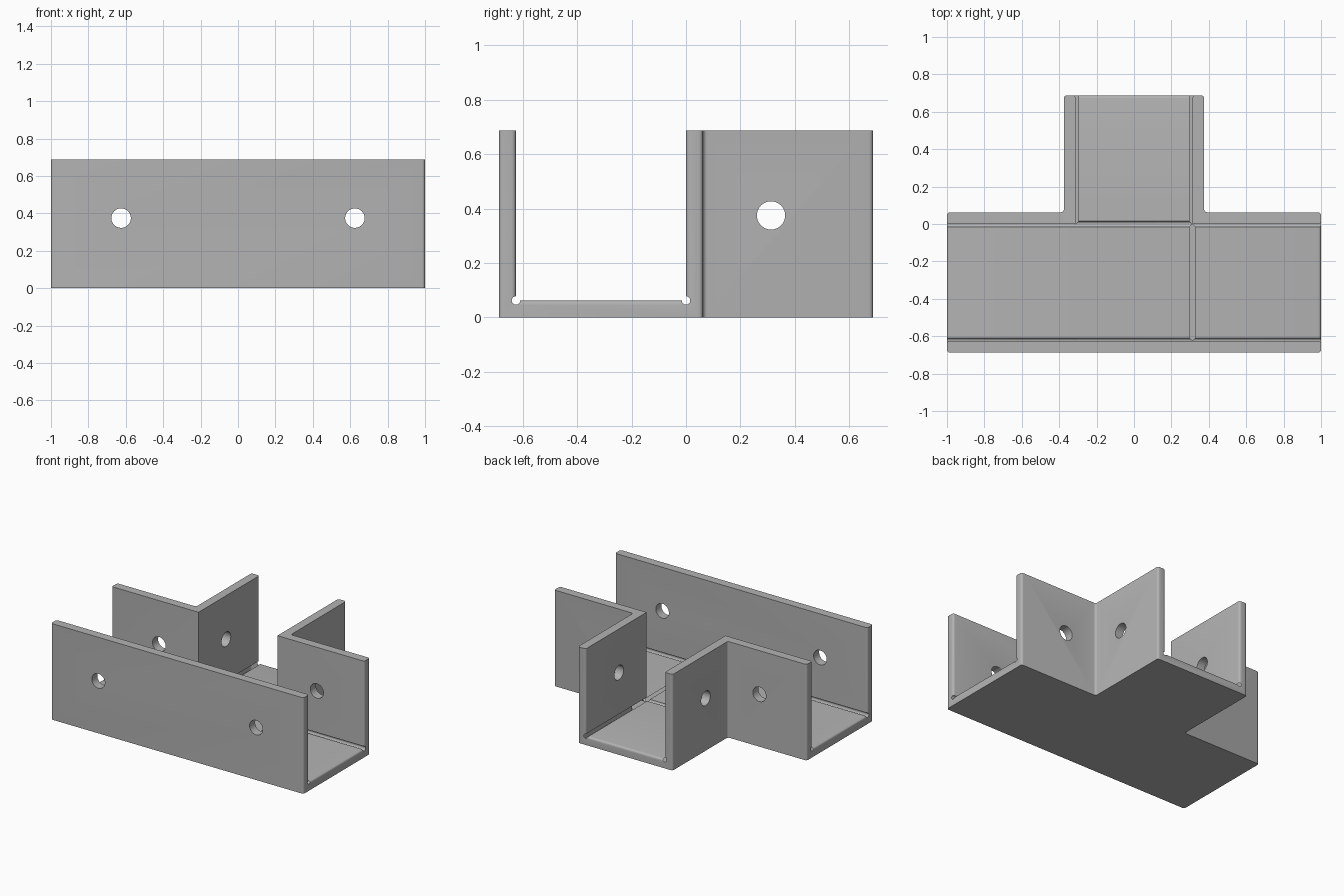
import bpy, bmesh, math
from mathutils import Matrix, Vector

if "Cube" in bpy.data.objects:
    bpy.data.objects.remove(bpy.data.objects["Cube"])

H = 0.6875          # overall height
T = 0.0625          # plate thickness
END = 0.6875        # depth extent
INNER = 0.3125      # half width of the branch channel
HOLE_Z = 0.375
ROUND = 0.0156      # edge rounding and relief groove radius


def new_object(name, bm):
    bmesh.ops.recalc_face_normals(bm, faces=bm.faces)
    mesh = bpy.data.meshes.new(name)
    bm.to_mesh(mesh)
    bm.free()
    obj = bpy.data.objects.new(name, mesh)
    bpy.context.collection.objects.link(obj)
    return obj


def tee_prism(name, length, front, back, half, far, z0, z1):
    """T-shaped outline extruded upwards."""
    right = [(length, front), (length, back), (half, back), (half, far)]
    outline = right + [(-x, y) for x, y in reversed(right)]
    bm = bmesh.new()
    face = bm.faces.new([bm.verts.new((x, y, z0)) for x, y in outline])
    top = bmesh.ops.extrude_face_region(bm, geom=[face])["geom"]
    moved = [v for v in top if isinstance(v, bmesh.types.BMVert)]
    bmesh.ops.translate(bm, verts=moved, vec=(0, 0, z1 - z0))
    return new_object(name, bm)


def rod(name, start, end, radius, sides):
    """Cylinder between two points."""
    a, b = Vector(start), Vector(end)
    turn = (b - a).to_track_quat('Z', 'Y').to_matrix().to_4x4()
    bm = bmesh.new()
    bmesh.ops.create_cone(bm, cap_ends=True, segments=sides, radius1=radius,
                          radius2=radius, depth=(b - a).length,
                          matrix=Matrix.Translation((a + b) / 2) @ turn)
    return new_object(name, bm)


def cut(target, cutter):
    mod = target.modifiers.new(cutter.name, 'BOOLEAN')
    mod.operation = 'DIFFERENCE'
    mod.solver = 'EXACT'
    mod.object = cutter
    bpy.context.view_layer.objects.active = target
    bpy.ops.object.modifier_apply(modifier=mod.name)
    bpy.data.objects.remove(cutter)


# Solid tee, hollowed into a floor with standing walls
bracket = tee_prism("tee_bracket", 1, -END, T, INNER + T, END, 0, H)
cut(bracket, tee_prism("channel_cutter", 1.2, -END + T, 0, INNER, 1, T, 1))

# Round the open ends and the outer inside corners
bm = bmesh.new()
bm.from_mesh(bracket.data)
bmesh.ops.remove_doubles(bm, verts=bm.verts, dist=1e-4)


def should_round(edge):
    a, b = (v.co for v in edge.verts)
    same = lambda p, q: abs(p - q) < 1e-3
    if all(same(p.z, 0) for p in (a, b)) or all(same(p.z, H) for p in (a, b)):
        return False
    on_end = (all(same(abs(p.x), 1) for p in (a, b))
              or all(same(p.y, END) for p in (a, b)))
    in_corner = all(same(abs(p.x), INNER + T) and same(p.y, T) for p in (a, b))
    return on_end or in_corner


bmesh.ops.bevel(bm, geom=[e for e in bm.edges if should_round(e)],
                offset=ROUND, segments=4, profile=0.5, affect='EDGES')
bm.to_mesh(bracket.data)
bm.free()

# Relief grooves along the floor corners
for y in (-END + T, 0):
    cut(bracket, rod("long_groove", (-1.2, y, T), (1.2, y, T), ROUND, 24))
for x in (-INNER, INNER):
    cut(bracket, rod("cross_groove", (x, -END + T, T), (x, 1, T), ROUND, 24))

# Bolt holes through every wall
for x in (-2 * INNER, 2 * INNER):
    cut(bracket, rod("wall_hole", (x, -1, HOLE_Z), (x, 1, HOLE_Z), 0.052, 48))
cut(bracket, rod("branch_hole", (-1, INNER, HOLE_Z), (1, INNER, HOLE_Z), 0.052, 48))

# Plain grey finish
grey = bpy.data.materials.new("plain_grey")
grey.use_nodes = True
colour = (0.45, 0.45, 0.45, 1)
grey.diffuse_color = colour
grey.node_tree.nodes["Principled BSDF"].inputs["Base Color"].default_value = colour
bracket.data.materials.clear()
bracket.data.materials.append(grey)

bpy.ops.object.select_all(action='DESELECT')
bracket.select_set(True)
bpy.context.view_layer.objects.active = bracket
bpy.ops.object.shade_smooth_by_angle(angle=math.radians(30))
